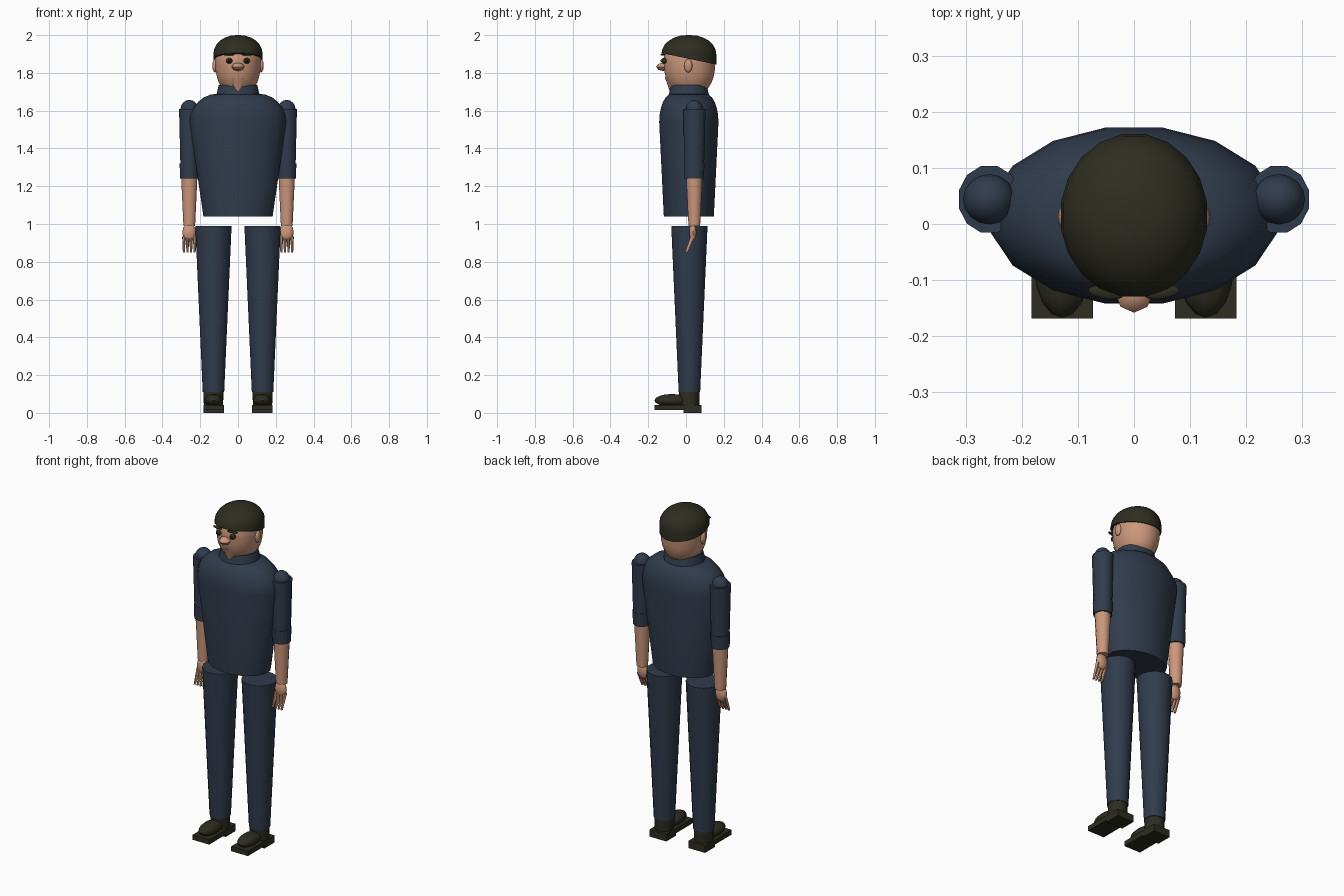
import bpy, bmesh, math
from mathutils import Vector, Matrix

default_cube = bpy.data.objects.get("Cube")
if default_cube:
    bpy.data.objects.remove(default_cube, do_unlink=True)


def material(name, *rgb):
    mat = bpy.data.materials.new(name)
    mat.use_nodes = True
    mat.diffuse_color = (*rgb, 1)
    shader = mat.node_tree.nodes["Principled BSDF"]
    shader.inputs["Base Color"].default_value = mat.diffuse_color
    return mat


NAVY = material("navy cloth", .03, .044, .072)
SKIN = material("skin", .6, .31, .2)
DARK = material("dark olive", .026, .026, .015)
BLACK = material("black", .008, .008, .007)
parts = []


def finish(name, bm, mat):
    bmesh.ops.recalc_face_normals(bm, faces=bm.faces)
    mesh = bpy.data.meshes.new(name)
    bm.to_mesh(mesh)
    bm.free()
    mesh.materials.append(mat)
    part = bpy.data.objects.new(name, mesh)
    bpy.context.collection.objects.link(part)
    parts.append(part)


def placed(bm, centre, scale, turn=0):
    """Scale, turn about z and move a unit primitive."""
    bm.transform(Matrix.Translation(centre) @ Matrix.Rotation(turn, 4, "Z")
                 @ Matrix.Diagonal((*scale, 1)))
    return bm


def ball(name, centre, radii, mat, sides=16, turn=0):
    bm = bmesh.new()
    bmesh.ops.create_uvsphere(bm, u_segments=sides, v_segments=sides // 2, radius=1)
    finish(name, placed(bm, centre, radii, turn), mat)


def box(name, low, high, mat):
    low, high = Vector(low), Vector(high)
    bm = bmesh.new()
    bmesh.ops.create_cube(bm, size=1)
    finish(name, placed(bm, (low + high) / 2, high - low), mat)


def skin_rings(rings, sides):
    """Join stacked ellipses, each a centre and its x and y radii, into a closed solid."""
    bm = bmesh.new()
    loops = []
    for (x, y, z), (rx, ry) in rings:
        angles = [math.tau * (i + .5) / sides for i in range(sides)]
        loops.append([bm.verts.new((x + rx * math.cos(a), y + ry * math.sin(a), z))
                      for a in angles])
    for low, high in zip(loops, loops[1:]):
        for i in range(sides):
            bm.faces.new((low[i - 1], low[i], high[i], high[i - 1]))
    bm.faces.new(loops[0])
    bm.faces.new(loops[-1])
    return bm


def dome(start, end, wide, narrow, steps=6):
    """Rings that round over from the wide ellipse to the narrow one."""
    rings = []
    for i in range(steps + 1):
        angle = math.pi / 2 * i / steps
        centre = Vector(start).lerp(Vector(end), math.sin(angle))
        rings.append((centre, Vector(narrow).lerp(Vector(wide), math.cos(angle))))
    return rings


def limb(name, low, high, low_radius, high_radius, mat, depth=1, sides=14):
    """Tapered tube; depth flattens or deepens it along y."""
    rings = [(low, (low_radius, low_radius * depth)),
             (high, (high_radius, high_radius * depth))]
    finish(name, skin_rings(rings, sides), mat)


# Torso: tapered trunk rounding over into the shoulders, then the collar
mid_y = .015
waist = [((0, mid_y, 1.04), (.187, .135))]
shoulders = dome((0, mid_y, 1.54), (0, mid_y, 1.69), (.26, .16), (.11, .09))
finish("torso", skin_rings(waist + shoulders, 16), NAVY)
limb("collar", (0, mid_y, 1.63), (0, mid_y, 1.735), .13, .104, NAVY, depth=.93, sides=16)

# Head: jaw rounding down to the neck, chin and nose
crown = [((0, .02, 1.94), (.11, .12)), ((0, .02, 1.88), (.123, .14))]
jaw = dome((0, .018, 1.85), (0, .02, 1.7), (.122, .138), (.05, .06))
finish("head", skin_rings(crown + jaw, 20), SKIN)
limb("chin", (0, -.08, 1.695), (0, -.06, 1.775), .005, .06, SKIN, depth=.85)
ball("nose", (0, -.122, 1.832), (.034, .036, .022), SKIN, sides=8)

# Hair cap, trimmed by a plane that falls towards the nape
brim = (.132, .147)
sides_of_hair = [((0, mid_y, 1.8), brim)]
top_of_hair = dome((0, mid_y, 1.9), (0, mid_y, 2), brim, (.01, .01))
hair = skin_rings(sides_of_hair + top_of_hair, 20)
cut = bmesh.ops.bisect_plane(hair, geom=hair.verts[:] + hair.edges[:] + hair.faces[:],
                             plane_co=(0, -.12, 1.903), plane_no=(0, .21, 1),
                             clear_inner=True)
hairline = [e for e in cut["geom_cut"] if isinstance(e, bmesh.types.BMEdge)]
bmesh.ops.edgeloop_fill(hair, edges=hairline)
finish("hair", hair, DARK)

for s, side in ((1, "left"), (-1, "right")):
    # Face details
    eye_x = s * .046
    ball(side + "_eye", (eye_x, -.115, 1.864), (.017, .017, .015), DARK, sides=12)
    ball(side + "_pupil", (eye_x, -.129, 1.864), (.008, .006, .008), BLACK, sides=8)
    ball(side + "_eyebrow", (s * .05, -.122, 1.897), (.032, .012, .006), DARK, turn=s * .15)
    ball(side + "_ear", (s * .122, .012, 1.838), (.014, .022, .036), SKIN, sides=12)

    # Arm: shoulder cap, sleeve, rolled cuff and forearm
    def arm(z):
        return Vector((s * .258, .044, z))

    ball(side + "_shoulder", arm(1.607), (.047, .045, .05), NAVY)
    limb(side + "_sleeve", arm(1.28), arm(1.61), .048, .056, NAVY, depth=1.1, sides=12)
    limb(side + "_cuff", arm(1.24), arm(1.32), .05, .053, NAVY, depth=1.05, sides=12)
    limb(side + "_forearm", arm(.99), arm(1.26), .032, .045, SKIN, sides=12)

    # Hand with fingers curling forward
    palm = arm(.955) - Vector((0, .008, 0))
    ball(side + "_palm", palm, (.037, .02, .05), SKIN, sides=12)
    for i, finger in enumerate(("first", "second", "third", "fourth")):
        knuckle = palm + Vector((s * (i - 1.5) * .019, 0, -.02))
        tip = knuckle + Vector((0, -.034, -.085))
        limb(f"{side}_{finger}_finger", tip, knuckle, .006, .01, SKIN, depth=1.2, sides=8)

    # Trouser leg
    def leg(z):
        return Vector((s * .13, .018, z))

    limb(side + "_leg", leg(.11), leg(.99), .058, .098, NAVY, sides=16)

    # Shoe: ankle, upper, sole and heel
    limb(side + "_ankle", leg(.03), leg(.125), .052, .055, DARK)
    ball(side + "_shoe_upper", (s * .128, -.075, .066), (.05, .092, .034), DARK)
    inner, outer = sorted((s * .073, s * .183))
    box(side + "_sole", (inner, -.168, .014), (outer, 0, .043), DARK)
    box(side + "_heel", (inner, -.012, 0), (outer, .082, .043), DARK)

# Smooth shading with crisp rims
bpy.ops.object.select_all(action="DESELECT")
for part in parts:
    part.select_set(True)
bpy.context.view_layer.objects.active = parts[0]
bpy.ops.object.shade_smooth_by_angle(angle=math.radians(46))
